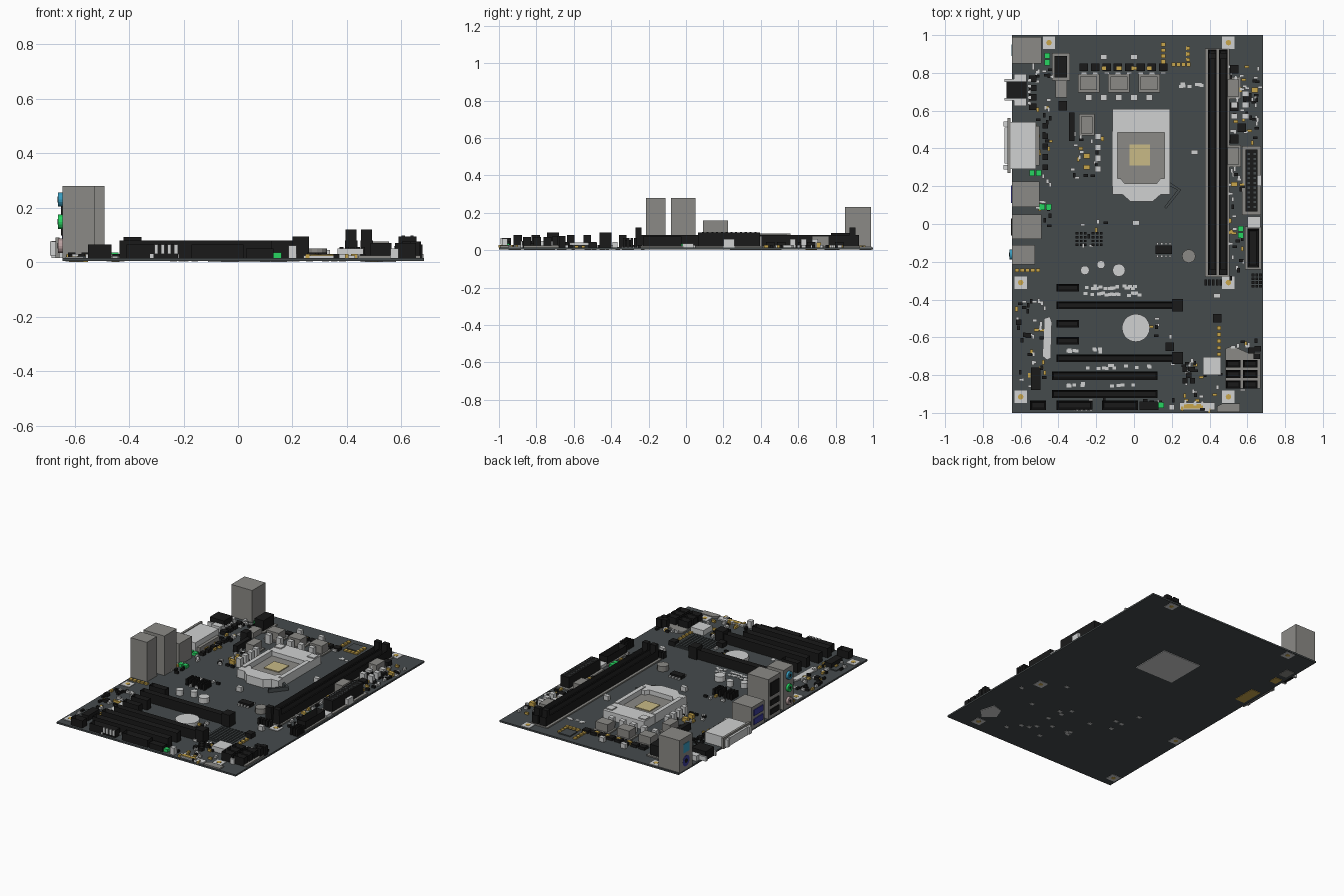
import bpy, bmesh, math, random
from mathutils import Matrix, Vector

if "Cube" in bpy.data.objects:
    bpy.data.objects.remove(bpy.data.objects["Cube"])
random.seed(4)
TOP = .015  # upper surface of the circuit board


def material(name, r, g, b):
    m = bpy.data.materials.new(name)
    m.use_nodes = True
    m.diffuse_color = (r, g, b, 1)
    m.node_tree.nodes["Principled BSDF"].inputs["Base Color"].default_value = (r, g, b, 1)
    return m


BOARD = material("board slate", .06, .07, .073)
BLACK = material("black plastic", .01, .01, .01)
GREY = material("metal grey", .26, .255, .24)
LIGHT = material("light grey", .63, .64, .64)
GOLD = material("pale gold", .58, .49, .24)
AMBER = material("amber gold", .58, .38, .07)
GREEN = material("green", .02, .66, .12)
BLUE = material("light blue", .04, .33, .52)
NAVY = material("navy", .045, .045, .33)
PINK = material("dusty pink", .5, .36, .36)


def finish(name, bm, mat):
    bmesh.ops.recalc_face_normals(bm, faces=bm.faces)
    mesh = bpy.data.meshes.new(name)
    bm.to_mesh(mesh)
    bm.free()
    mesh.materials.append(mat)
    ob = bpy.data.objects.new(name, mesh)
    bpy.context.collection.objects.link(ob)


def add_box(bm, centre, size):
    place = Matrix.Translation(centre) @ Matrix.Diagonal((*size, 1))
    bmesh.ops.create_cube(bm, size=1, matrix=place)


def box(name, mat, xs, ys, top, base=TOP, pad=0, well=0):
    """Box by extents; pad adds a grey foot, well sinks an inset top face."""
    bm = bmesh.new()
    mid = Vector((sum(xs) / 2, sum(ys) / 2, (base + top) / 2))
    size = Vector((xs[1] - xs[0], ys[1] - ys[0], top - base))
    add_box(bm, mid, size)
    if well:
        lid = max(bm.faces, key=lambda f: f.calc_center_median().z)
        bmesh.ops.inset_region(bm, faces=[lid], thickness=min(size.x, size.y) * .28)
        for v in lid.verts:
            v.co.z -= well
    if pad:
        box(name + "_foot", GREY, (xs[0] - pad, xs[1] + pad), (ys[0] - pad, ys[1] + pad), TOP + .008)
    finish(name, bm, mat)


def cluster(name, mat, centres, size, base=TOP):
    """Many equal small parts in one object."""
    bm = bmesh.new()
    for x, y in centres:
        add_box(bm, (x, y, base + size[2] / 2), size)
    finish(name, bm, mat)


def row(start, step, count):
    return [(start[0] + i * step[0], start[1] + i * step[1]) for i in range(count)]


def grid(start, step, nx, ny):
    return [(start[0] + i * step[0], start[1] + j * step[1]) for i in range(nx) for j in range(ny)]


def scatter(xs, ys, count):
    return [(random.uniform(*xs), random.uniform(*ys)) for i in range(count)]


def prism(name, mat, points, base, top):
    bm = bmesh.new()
    face = bm.faces.new([bm.verts.new((x, y, base)) for x, y in points])
    side = bmesh.ops.extrude_face_region(bm, geom=[face])["geom"]
    for v in side:
        if isinstance(v, bmesh.types.BMVert):
            v.co.z = top
    finish(name, bm, mat)


def disc(name, mat, x, y, r, top, base=TOP, sides=20):
    turn = [math.tau * i / sides for i in range(sides)]
    prism(name, mat, [(x + r * math.cos(a), y + r * math.sin(a)) for a in turn], base, top)


def jack(name, mat, y, z, r, reach):
    """Round socket with a dark hole, facing the rear panel side."""
    place = Matrix.Translation((-.64 - reach / 2, y, z)) @ Matrix.Rotation(math.pi / 2, 4, "Y")
    for part, colour, radius, extra in [("", mat, r, 0), ("_hole", BLACK, r * .4, .004)]:
        bm = bmesh.new()
        bmesh.ops.create_cone(bm, cap_ends=True, segments=16, radius1=radius, radius2=radius,
                              depth=reach + extra, matrix=place)
        finish(name + part, bm, colour)


# Circuit board and mounting holes
box("circuit_board", BOARD, (-.645, .683), (-1, 1), TOP, .004)
for x, y in [(-.45, .96), (.5, .96), (-.6, -.31), (.5, -.31), (-.6, -.915), (.5, -.915)]:
    box("mount_pad", LIGHT, (x - .033, x + .033), (y - .033, y + .033), TOP + .004, .002)
    disc("mount_hole", AMBER, x, y, .015, TOP + .006, .001, 8)

# Rear panel connector housings
box("corner_port_stack", GREY, (-.645, -.49), (.85, .99), .23)
box("usb_stack", GREY, (-.645, -.5), (.09, .225), .16)
box("network_stack", GREY, (-.645, -.49), (-.08, .05), .28)
box("audio_stack", GREY, (-.645, -.525), (-.215, -.11), .28)
for z in (.055, .115):
    box("usb_port", NAVY, (-.65, -.64), (.11, .205), z + .022, z - .018)
    box("network_usb_port", BLACK, (-.65, -.64), (-.06, .03), z + .018, z - .018)
box("network_port", BLACK, (-.65, -.64), (-.06, .03), .25, .16)
for name, mat, z in [("line_in", BLUE, .23), ("line_out", GREEN, .148), ("microphone", PINK, .06)]:
    jack(name, mat, -.162, z, .026, .02)
box("corner_upper_port", BLUE, (-.648, -.64), (.89, .95), .19, .13)
jack("corner_lower_port", NAVY, .92, .07, .036, .006)

# Video connectors
box("video_body", LIGHT, (-.665, -.52), (.29, .54), .085)
box("video_shell", LIGHT, (-.685, -.66), (.32, .51), .078, .025)
box("video_flange", GREY, (-.67, -.655), (.27, .56), .09)
cluster("video_screws", LIGHT, row((-.675, .3), (0, .23), 2), (.03, .025, .05), .025)
box("video_rear_pins", GREY, (-.52, -.5), (.31, .52), .05)
cluster("video_chips", BLACK, row((-.47, .3), (0, .055), 5), (.028, .03, .02))
box("digital_port", BLACK, (-.675, -.57), (.665, .755), .075)
box("digital_shell", LIGHT, (-.635, -.57), (.625, .795), .05)
cluster("digital_legs", LIGHT, grid((-.66, .66), (.06, .1), 2, 2), (.05, .014, .03))
cluster("digital_filter", BLACK, row((-.535, .62), (0, .05), 4), (.04, .034, .025))
cluster("digital_pins", LIGHT, row((-.555, .64), (0, .03), 5), (.02, .016, .03))

# Processor socket
box("socket_base", GREY, (-.09, .165), (.2, .5), .04)
box("socket_contact_plate", GOLD, (-.025, .085), (.31, .42), .046, .038)
box("socket_top_bar", LIGHT, (-.115, .19), (.485, .61), .07)
for x in (-.102, .176):
    box("socket_rail", LIGHT, (x - .014, x + .014), (.2, .49), .075)
prism("socket_front_plate", LIGHT, [(-.115, .24), (-.115, .155), (-.06, .155), (-.02, .12), (.1, .12), (.14, .155),
      (.19, .155), (.19, .24), (.14, .24), (.12, .215), (-.05, .215), (-.07, .24)], TOP, .07)
cluster("socket_hinges", LIGHT, row((-.085, .565), (.245, 0), 2), (.05, .05, .012), .065)
prism("socket_lever", BOARD, [(.19, .22), (.25, .18), (.17, .08), (.16, .09), (.23, .18), (.19, .2)], TOP, .04)
box("socket_back_plate", LIGHT, (-.11, .18), (.235, .51), .005, 0)

# Memory slots with end latches
box("memory_foot", GREY, (.375, .505), (-.28, .93), TOP + .008)
for x in (.415, .472):
    box("memory_slot", BLACK, (x - .023, x + .023), (-.27, .925), .08, well=.025)
    for y in (-.255, .89):
        box("memory_latch", BLACK, (x - .02, x + .02), (y - .016, y + .016), .12)

# Expansion slots
for y in (-.43, -.71):
    box("long_slot", BLACK, (-.41, .21), (y - .02, y + .02), .08, well=.03)
    box("long_slot_latch", BLACK, (.2, .26), (y - .032, y + .032), .095)
for y in (-.337, -.527, -.617):
    box("short_slot", BLACK, (-.41, -.29), (y - .02, y + .02), .08, well=.03)
for y in (-.803, -.9):
    box("legacy_slot", BLACK, (-.435, .125), (y - .022, y + .022), .08, well=.03)

# Power connectors and cable headers
box("main_power", BLACK, (.59, .655), (.065, .395), .095, pad=.018)
cluster("main_power_cells", BOARD, grid((.607, .09), (.032, .0255), 2, 12), (.012, .011, .003), .094)
box("main_power_clip", LIGHT, (.655, .675), (.2, .26), .06)
box("processor_power", BLACK, (-.42, -.355), (.775, .89), .092, pad=.015)
box("processor_power_clip", GREY, (-.415, -.355), (.67, .76), .05)
box("front_usb_header", BLACK, (.6, .662), (-.23, -.025), .072, pad=.012, well=.04)
box("front_usb_key", LIGHT, (.6, .67), (-.02, .04), .035)
for n, (x0, x1) in enumerate([(-.55, -.465), (-.41, -.22), (-.17, .02)]):
    box("edge_header_%d" % n, BLACK, (x0, x1), (-.985, -.935), .065, well=.03)
cluster("edge_header_pins", LIGHT, row((-.3, -.987), (.024, 0), 4), (.014, .008, .035), .03)
box("edge_header_small", BLACK, (.03, .13), (-.985, -.94), .05)
box("edge_capacitor", LIGHT, (.185, .215), (-.985, -.955), .062)
box("panel_header", LIGHT, (.24, .43), (-.985, -.945), .024)
box("panel_header_pins", AMBER, (.265, .365), (-.977, -.953), .028, .02)
prism("edge_beeper", GREY, [(.44, -.995), (.44, -.965), (.47, -.95), (.56, -.95), (.56, -.995)], TOP, .024)

# Drive connectors
prism("drive_foot", GREY, [(.485, -.87), (.485, -.66), (.52, -.645), (.6, -.68), (.67, -.68), (.67, -.87)], TOP, .025)
for x in (.525, .615):
    for y in (-.74, -.795, -.85):
        box("drive_connector", BLACK, (x - .038, x + .038), (y - .021, y + .021), .07, well=.03)
cluster("drive_top_chips", BLACK, [(.62, -.67), (.655, -.66), (.65, -.7)], (.035, .03, .06))
box("drive_front_clip", LIGHT, (.56, .59), (-.885, -.873), .05)
box("drive_side_chip", LIGHT, (.365, .46), (-.8, -.705), .05)
prism("drive_solder_patch", LIGHT, [(.45, -.8), (.48, -.72), (.55, -.7), (.58, -.8), (.52, -.86)], .001, .004)

# Chokes, transistors and capacitors of the power stage
for x, y in [(-.24, .745), (-.08, .745), (.08, .745), (-.25, .525), (.525, .72), (.525, .36)]:
    w, d = (.045, .036) if abs(y - .745) < .01 else (.03, .045)
    box("choke", GREY, (x - w, x + w), (y - d, y + d), .075, pad=.012)
cluster("transistors", BLACK, row((-.265, .83), (.06, 0), 8), (.045, .04, .018))
cluster("transistor_legs", LIGHT, row((-.265, .8), (.06, 0), 8), (.03, .012, .012))
cluster("transistor_tabs", AMBER, row((-.16, .825), (.08, 0), 4), (.025, .02, .02))
cluster("stage_capacitors", LIGHT, row((-.24, .67), (.08, 0), 5), (.035, .03, .06))
cluster("side_capacitors", LIGHT, row((-.19, .29), (0, .058), 4), (.032, .032, .06))
cluster("side_coils", AMBER, [(-.25, .36), (-.25, .3), (.53, .21), (.64, .71)], (.035, .025, .025))
cluster("upper_capacitors", LIGHT, [(-.16, .885), (0, .885), (.32, .38), (.01, .005), (.44, -.38)], (.036, .026, .03))
cluster("right_capacitors", LIGHT, grid((.53, .57), (.06, .06), 2, 3), (.035, .03, .045))
box("stage_driver", BLACK, (-.345, -.315), (.44, .59), .06)
box("fan_header", BLACK, (-.4, -.355), (.6, .65), .075)
cluster("right_transistors", BLACK, [(.53, .82), (.53, .62), (.57, .51), (.53, .45), (.6, .67)], (.045, .045, .03))

# Chips, battery and heat sink
box("heat_sink", BOARD, (.22, .435), (-.68, -.48), .022)
cluster("heat_sink_fins", BOARD, row((.235, -.58), (.022, 0), 9), (.012, .19, .008), .02)
cluster("heat_sink_posts", BLACK, [(.19, -.65), (.44, -.5)], (.045, .045, .03))
disc("battery", LIGHT, .01, -.55, .074, .04)
for x, y, r, mat in [(-.08, -.245, .034, LIGHT), (-.26, -.245, .024, LIGHT), (-.175, -.215, .022, LIGHT), (.29, -.17, .036, GREY)]:
    disc("can_capacitor", mat, x, y, r, .05, sides=12)
box("flash_chip", BLACK, (.115, .2), (-.16, -.115), .035)
cluster("flash_chip_legs", LIGHT, grid((.125, -.17), (.022, .065), 4, 2), (.012, .014, .01))
box("sound_chip", BOARD, (-.59, -.5), (-.85, -.75), .022)
box("sound_header", BLACK, (-.545, -.495), (-.88, -.76), .05)
box("controller_chip", BOARD, (.195, .28), (.87, .95), .022)
prism("clock_strip", LIGHT, [(-.485, -.7), (-.475, -.5), (-.445, -.49), (-.435, -.52), (-.44, -.71), (-.46, -.72)], TOP, .023)
for x in (-.28, -.195):
    cluster("pin_header", BLACK, grid((x - .022, -.11), (.022, .02), 3, 4), (.014, .013, .04))
cluster("right_pin_header", BLACK, grid((.63, -.33), (.02, .02), 3, 4), (.014, .014, .05))
cluster("lower_chips", BLACK, [(.29, -.8), (.27, -.77), (.31, -.77), (.27, -.83), (.31, -.83), (-.61, -.52), (-.56, -.59)], (.028, .028, .02))
cluster("memory_base_pins", BLACK, row((.38, -.31), (.02, 0), 5), (.014, .03, .04))
cluster("indicator_lights", GREEN, [(-.46, .89), (-.46, .855), (-.54, .27), (-.505, .27), (-.485, .09), (-.452, .09),
        (.565, -.025), (.565, -.06), (0, -.96), (.145, -.96)], (.028, .03, .02))

# Rows of plated contacts and thin printed dashes
cluster("gold_contacts", AMBER, row((.155, .86), (0, .03), 4) + row((.21, .845), (.026, 0), 4) + row((.285, .87), (0, .03), 3)
        + row((.45, -.69), (0, .035), 5) + row((-.62, -.245), (.028, 0), 5), (.022, .02, .01))
for xs, y, count in [((-.27, .03), -.335, 16), ((-.27, .03), -.37, 16), ((-.35, -.16), -.67, 9),
                     ((-.26, .09), -.757, 12), ((-.36, 0), -.853, 12), ((.23, .36), .735, 9)]:
    cluster("printed_dashes", LIGHT, scatter(xs, (y - .008, y + .008), count), (.02, .016, .002))

# Scattered small parts, more dense along the edges
regions = [((-.54, -.44), (-.02, .85), 50), ((.51, .67), (.42, .85), 45), ((-.63, -.47), (-.86, -.36), 45),
           ((.2, .46), (-.92, -.72), 25), ((-.33, -.16), (.22, .48), 18), ((.51, .58), (-.3, .3), 30),
           ((-.4, .4), (-.99, -.93), 25), ((.52, .66), (-.66, -.6), 8), ((.08, .2), (-.62, -.5), 6),
           ((-.3, -.15), (-.12, .02), 8)]
for mat, share in [(BLACK, .35), (LIGHT, .5), (AMBER, .22)]:
    spots = [p for xs, ys, count in regions for p in scatter(xs, ys, int(count * share))]
    cluster("small_parts_upright", mat, spots[::2], (.014, .024, .014))
    cluster("small_parts_flat", mat, spots[1::2], (.024, .014, .014))

# Solder patches on the underside
box("video_solder", AMBER, (-.62, -.55), (.33, .49), .004, .001)
box("digital_solder", AMBER, (-.62, -.57), (.64, .7), .004, .001)
box("corner_solder", GREY, (-.62, -.56), (.74, .82), .004, .001)
cluster("solder_spots", LIGHT, scatter((-.3, .6), (-.9, -.2), 22), (.025, .02, .003), .002)
